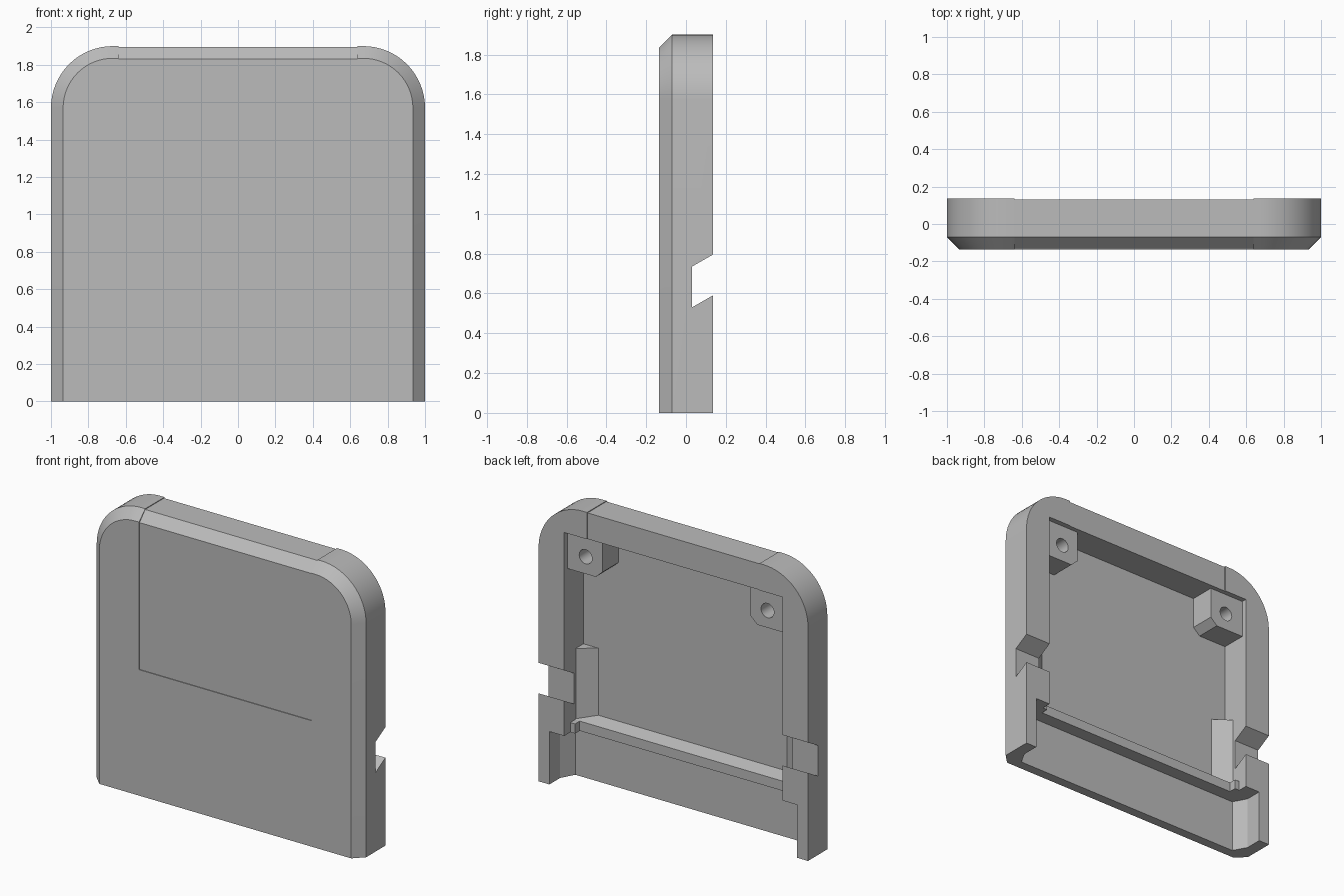
import bpy, bmesh
from math import pi, sin, cos, radians

cube = bpy.data.objects.get("Cube")
if cube:
    bpy.data.objects.remove(cube, do_unlink=True)

grey = bpy.data.materials.new("plain_grey")
grey.use_nodes = True
colour = (0.5, 0.5, 0.5, 1)
grey.diffuse_color = colour
grey.node_tree.nodes["Principled BSDF"].inputs["Base Color"].default_value = colour

BACK, FRONT, BEVEL_Y, FLOOR = 0.135, -0.135, -0.07, -0.07
TOP, RADIUS, INNER_X, INNER_TOP, SLOT_TOP = 1.9, 0.33, 0.81, 1.72, 0.355


def loft(name, rings):
    """Closed solid through rings of 3D points."""
    bm = bmesh.new()
    loops = [[bm.verts.new(p) for p in ring] for ring in rings]
    n = len(loops[0])
    for a, b in zip(loops, loops[1:]):
        for i in range(n):
            j = (i + 1) % n
            bm.faces.new((a[i], a[j], b[j], b[i]))
    bm.faces.new(loops[0])
    bm.faces.new(loops[-1])
    bmesh.ops.recalc_face_normals(bm, faces=bm.faces)
    mesh = bpy.data.meshes.new(name)
    bm.to_mesh(mesh)
    bm.free()
    mesh.materials.append(grey)
    ob = bpy.data.objects.new(name, mesh)
    bpy.context.collection.objects.link(ob)
    return ob


def prism(name, profile, axis, start, end):
    """Extrude a 2D profile along x, y or z."""
    place = {"x": lambda p, t: (t, *p),
             "y": lambda p, t: (p[0], t, p[1]),
             "z": lambda p, t: (*p, t)}[axis]
    return loft(name, [[place(p, t) for p in profile] for t in (start, end)])


def rect(a0, a1, b0, b1):
    return [(a0, b0), (a1, b0), (a1, b1), (a0, b1)]


def cut(target, cutters):
    """Subtract cutters, keep the result and drop the helpers."""
    for c in cutters:
        c.hide_render = True
        mod = target.modifiers.new("cut", "BOOLEAN")
        mod.operation, mod.solver, mod.object = "DIFFERENCE", "EXACT", c
    deps = bpy.context.evaluated_depsgraph_get()
    mesh = bpy.data.meshes.new_from_object(target.evaluated_get(deps))
    target.modifiers.clear()
    target.data = mesh
    for c in cutters:
        bpy.data.objects.remove(c, do_unlink=True)


def outline(inset, y, steps=16):
    """Arch-cornered cover outline, inset on all edges but the bottom."""
    r = RADIUS - inset
    arc = [(1 - RADIUS + r * cos(i * pi / 2 / steps),
            TOP - RADIUS + r * sin(i * pi / 2 / steps)) for i in range(steps + 1)]
    half = [(1 - inset, 0)] + arc
    return [(x, y, z) for x, z in half] + [(-x, y, z) for x, z in reversed(half)]


# Cover: bevelled slab, then its hollows
cover = loft("cover", [outline(0.065, FRONT), outline(0, BEVEL_Y), outline(0, BACK)])

cavity = prism("cavity_cutter", [(FLOOR, INNER_TOP), (FLOOR, 0.445), (0.02, 0.42),
               (0.02, 0.3), (0.3, 0.3), (0.3, INNER_TOP)], "x", -INNER_X, INNER_X)
half_slot = [(0.92, 0.3), (0.92, 0.02), (0.87, FLOOR)]
slot = prism("slot_cutter", half_slot + [(-x, y) for x, y in reversed(half_slot)],
             "z", -0.2, SLOT_TOP)

# Shallow wrap-around inset over the top edge
step = 0.005
inset = prism("inset_cutter", [
    (FRONT + step, 0.845), (FRONT + step, TOP - 0.07), (BEVEL_Y, TOP - step),
    (BACK - step, TOP - step), (BACK - step, 1.65), (0.3, 1.65), (0.3, 2.1),
    (-0.3, 2.1), (-0.3, 0.845)], "x", -0.64, 0.64)

# Slanted side notches
notch = [(0.03, 0.53), (0.135, 0.59), (0.24, 0.65), (0.24, 0.855), (0.135, 0.795), (0.03, 0.735)]
notches = [prism("notch_cutter", notch, "x", s * 0.78, s * 1.1) for s in (-1, 1)]
cut(cover, [cavity, slot, inset] + notches)

parts = [cover]
for s, side in ((1, "left"), (-1, "right")):
    # Screw boss with a blind hole
    boss_shape = [(0.83, 1.74), (0.83, 1.465), (0.6, 1.465), (0.55, 1.51), (0.55, 1.74)]
    boss = prism(side + "_screw_boss", [(s * x, z) for x, z in boss_shape], "y", -0.08, 0.1)
    circle = [(s * 0.675 + 0.048 * cos(radians(a)), 1.58 + 0.048 * sin(radians(a)))
              for a in range(0, 360, 15)]
    cut(boss, [prism("hole_cutter", circle, "y", -0.03, 0.2)])
    # Corner wedge stiffening the wall at the notch
    wedge_shape = [(0.7, FLOOR), (0.7, -0.08), (0.83, -0.08), (0.83, 0.01), (0.81, 0.01)]
    wedge = prism(side + "_wedge", [(s * x, y) for x, y in wedge_shape], "z", 0.4, 0.895)
    # Small stop at the rail end
    stop = prism(side + "_rail_stop", rect(s * 0.775, s * 0.83, 0.0, 0.07),
                 "z", SLOT_TOP, 0.42)
    parts += [boss, wedge, stop]

# Smooth arcs, crisp edges
bpy.ops.object.select_all(action="DESELECT")
for ob in parts:
    ob.select_set(True)
bpy.context.view_layer.objects.active = cover
bpy.ops.object.shade_smooth_by_angle(angle=radians(25))
